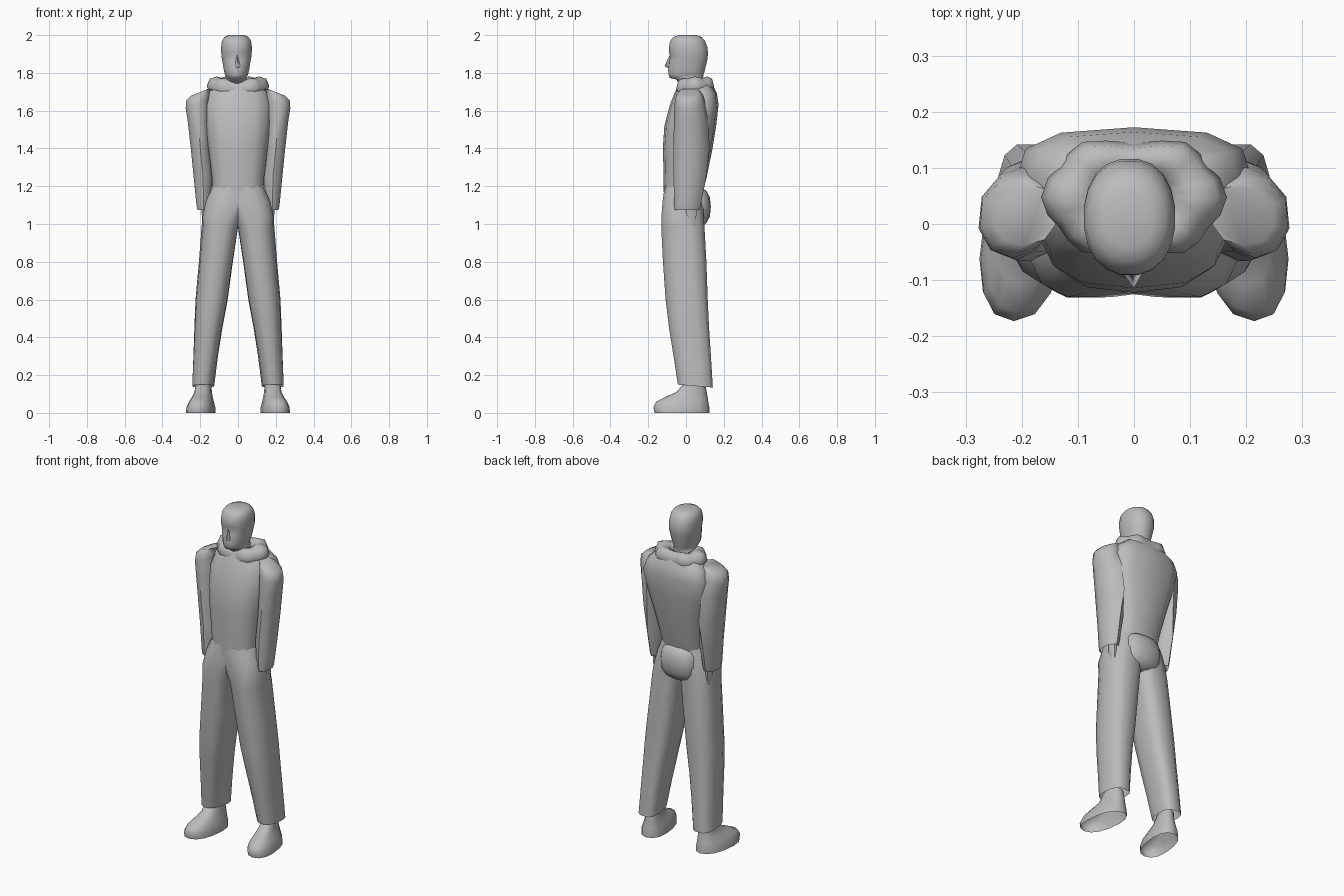
import bpy, bmesh, math
from mathutils import Vector

old = bpy.data.objects.get("Cube")
if old:
    bpy.data.objects.remove(old)

GREY = (0.5, 0.5, 0.5, 1)
mat = bpy.data.materials.new("plain grey")
mat.use_nodes = True
mat.diffuse_color = GREY
mat.node_tree.nodes["Principled BSDF"].inputs["Base Color"].default_value = GREY


def finish(name, bm, angle=50):
    bmesh.ops.recalc_face_normals(bm, faces=bm.faces)
    me = bpy.data.meshes.new(name)
    bm.to_mesh(me)
    bm.free()
    ob = bpy.data.objects.new(name, me)
    bpy.context.collection.objects.link(ob)
    me.materials.append(mat)
    bpy.ops.object.select_all(action='DESELECT')
    ob.select_set(True)
    bpy.context.view_layer.objects.active = ob
    bpy.ops.object.shade_smooth_by_angle(angle=math.radians(angle))
    return ob


def spow(v, p):
    return math.copysign(abs(v) ** p, v)


def loft(name, rings, sides=12, power=1.0, side=1, shape=None, angle=50, floor=True):
    """Stack rings of (z, x min, x max, y front, y back); power < 1 squares them."""
    bm = bmesh.new()
    loops = []
    k = math.cos(math.pi / sides)
    for z, x0, x1, y0, y1 in rings:
        loop = []
        for i in range(sides):
            a = math.tau * (i + 0.5) / sides
            x = (x0 + x1) / 2 + (x1 - x0) / 2 * spow(math.cos(a) / k, power)
            y = (y0 + y1) / 2 + (y1 - y0) / 2 * spow(math.sin(a) / k, power)
            co = Vector((x, y, z))
            if shape:
                co = shape(co)
            loop.append(bm.verts.new((co.x * side, co.y, co.z)))
        loops.append(loop)
    for a, b in zip(loops, loops[1:]):
        for i in range(sides):
            j = (i + 1) % sides
            bm.faces.new((a[i], a[j], b[j], b[i]))
    if floor:
        bm.faces.new(loops[0])
    bm.faces.new(loops[-1])
    return finish(name, bm, angle)


def sym(rows):
    return [(z, -w, w, f, b) for z, w, f, b in rows]


# Jacket body: narrow chest in front, broad back with wide shoulder blades
def broad_back(co):
    co.x *= 1 + 2.2 * max(co.y, 0) * min(max((co.z - 1.2) / 0.35, 0), 1)
    return co


loft("jacket_body", sym([
    (1.17, .134, -.116, .088), (1.25, .138, -.116, .108), (1.4, .155, -.12, .138),
    (1.52, .170, -.112, .157), (1.63, .176, -.083, .17), (1.69, .155, -.06, .162),
    (1.735, .115, -.04, .14)]), 14, .75, shape=broad_back)

# Seat of the trousers
bm = bmesh.new()
bmesh.ops.create_uvsphere(bm, u_segments=16, v_segments=8, radius=1)
for v in bm.verts:
    v.co = Vector((spow(v.co.x, .7) * .118, .055 + v.co.y * .077, 1.09 + spow(v.co.z, .8) * .11))
finish("seat", bm)

# Rolled, draped collar
bm = bmesh.new()
loops = []
for i in range(24):
    a = math.tau * i / 24
    lump = .005 * math.cos(6 * a)
    front = max(0, -math.sin(a))
    loop = []
    for j in range(8):
        b = math.tau * j / 8
        r = 1 + .48 * math.cos(b)
        loop.append(bm.verts.new((
            (.107 + lump) * r * spow(math.cos(a), .85),
            .048 + (.07 + lump) * r * spow(math.sin(a), .85),
            1.727 - .015 * front ** 3 + .05 * spow(math.sin(b), .8) + lump * .8)))
    loops.append(loop)
for i in range(24):
    p, q = loops[i], loops[(i + 1) % 24]
    for j in range(8):
        k = (j + 1) % 8
        bm.faces.new((p[j], p[k], q[k], q[j]))
finish("collar", bm, 70)


# Head: skull and face, with sunken eyes beside the nose bridge
def face(co):
    if co.y < -.02:
        for s in (-1, 1):
            d = Vector((co.x - s * .032, (co.z - 1.885) * 1.3)).length
            co.y += .012 * max(0, 1 - d / .03)
        if abs(co.x) < .02 and 1.8 < co.z < 1.83:
            co.y -= .004
    co.x -= .008
    return co


loft("head", sym([
    (1.70, .05, -.02, .085), (1.765, .058, -.05, .088), (1.773, .052, -.086, .09),
    (1.79, .061, -.092, .093), (1.815, .067, -.091, .1), (1.84, .071, -.09, .106),
    (1.865, .075, -.088, .112), (1.885, .079, -.088, .115), (1.91, .081, -.091, .116),
    (1.94, .081, -.09, .112), (1.97, .077, -.083, .1), (1.99, .064, -.065, .083),
    (2.0, .042, -.04, .055)]), 20, .9, shape=face, angle=70)

# Nose wedge
bm = bmesh.new()
tip = bm.verts.new((0, -.114, 1.836))
bridge = bm.verts.new((-.004, -.086, 1.895))
base = [bm.verts.new(c) for c in ((-.024, -.082, 1.832), (-.002, -.084, 1.82), (.018, -.082, 1.832))]
for f in ((bridge, base[0], tip), (base[0], base[1], tip), (base[1], base[2], tip),
          (base[2], bridge, tip), (bridge, base[2], base[1], base[0])):
    bm.faces.new(f)
finish("nose", bm, 80)


# Shoe turned outward
def splay(co):
    co.x -= .12 * co.y
    return co


# Sleeve: outer side narrowing to the back, shoulder sloping down outward
def sleeve(co):
    if co.x > .2:
        co.x -= .3 * max(0, co.y - .03)
    if co.z > 1.6:
        co.z -= .4 * max(0, co.x - .16)
    return co


# Trouser leg turned slightly, with the hem dropping toward the back
def trouser(co):
    u, v = co.x - .188 + .107 * (co.z - .14), co.y - .01
    if u * v < 0 and co.z < 1:
        co.x -= .1 * abs(v)
    if co.z < .2:
        co.z -= .08 * (co.y - .05)
    return co


for s, word in ((1, "left"), (-1, "right")):
    # Sleeve with a squared, sloping shoulder and open cuff
    loft(word + "_sleeve", [
        (1.075, .15, .215, -.058, .068), (1.1, .145, .22, -.06, .075),
        (1.25, .135, .235, -.062, .104), (1.4, .15, .25, -.062, .121),
        (1.55, .155, .267, -.06, .113), (1.66, .155, .277, -.057, .098),
        (1.7, .15, .274, -.05, .085), (1.715, .14, .25, -.035, .07)],
        10, .9, s, sleeve, floor=False)
    # Hand tucked into the cuff
    loft(word + "_hand", [
        (.955, .172, .182, .03, .045), (.99, .165, .187, .015, .05),
        (1.05, .16, .192, .0, .055), (1.1, .16, .195, 0, .055)], 8, 1, s)
    # Trouser leg, crossing the middle above the crotch to form the hips
    loft(word + "_trouser_leg", [
        (.142, .134, .242, -.043, .142), (.3, .112, .236, -.066, .132),
        (.45, .087, .231, -.09, .122), (.6, .058, .225, -.108, .115),
        (.8, .03, .207, -.122, .108), (.98, .002, .193, -.131, .098),
        (1.04, -.03, .187, -.130, .094), (1.12, -.09, .17, -.124, .09),
        (1.2, -.13, .134, -.113, .086)], 12, .75, s, trouser, floor=False)
    # Shoe: open underside, toe box and ankle
    loft(word + "_shoe", [
        (0.0, .12, .268, -.163, .12), (.03, .122, .265, -.17, .12), (.06, .13, .253, -.155, .115),
        (.085, .138, .24, -.105, .112), (.11, .144, .231, -.05, .108),
        (.16, .15, .228, -.005, .1)], 14, .85, s, splay, 60, floor=False)
